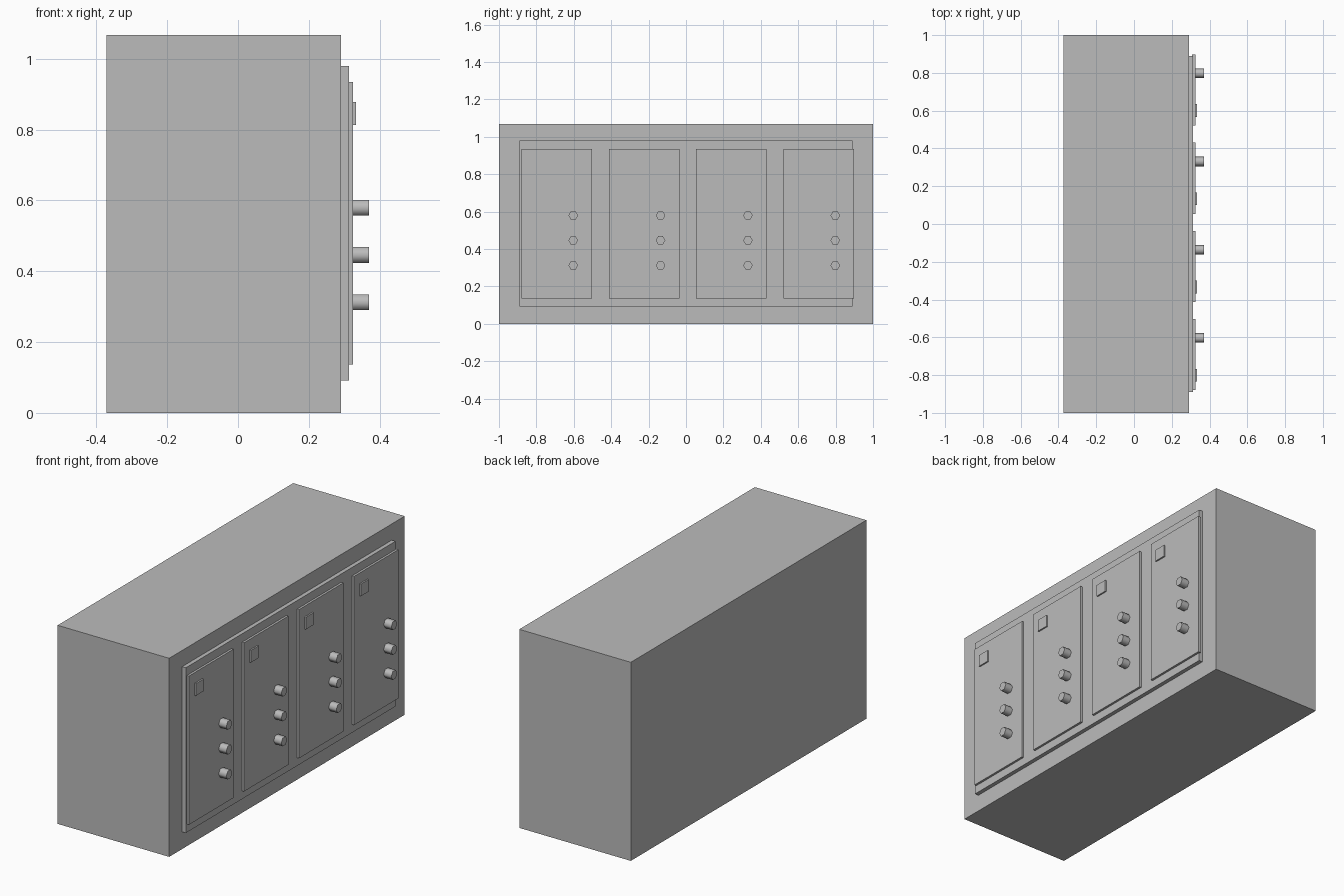
import bpy, math

if "Cube" in bpy.data.objects:
    bpy.data.objects.remove(bpy.data.objects["Cube"])

grey = bpy.data.materials.new("plain grey")
grey.diffuse_color = (0.5, 0.5, 0.5, 1)
grey.use_nodes = True
grey.node_tree.nodes["Principled BSDF"].inputs["Base Color"].default_value = grey.diffuse_color


def box(name, x, y, z):
    """Box from (min, max) ranges on each axis."""
    bpy.ops.mesh.primitive_cube_add(size=1, location=[sum(r) / 2 for r in (x, y, z)])
    o = bpy.context.object
    o.name = name
    o.scale = [r[1] - r[0] for r in (x, y, z)]
    bpy.ops.object.transform_apply(location=False, rotation=False, scale=True)
    o.data.materials.append(grey)
    return o


def knob(name, y, z):
    """Six-sided knob pointing along +x, corners at its left and right."""
    x0, x1 = 0.32, 0.37
    bpy.ops.mesh.primitive_cylinder_add(
        vertices=6, radius=0.0255, depth=x1 - x0,
        location=((x0 + x1) / 2, y, z), rotation=(0, math.pi / 2, 0))
    o = bpy.context.object
    o.name = name
    bpy.ops.object.transform_apply(location=False, rotation=True, scale=False)
    o.data.materials.append(grey)
    bpy.ops.object.shade_smooth_by_angle(angle=math.radians(61))


# Cabinet and raised backing plate on the +x side
box("cabinet", (-0.372, 0.291), (-1, 1), (0, 1.067))
box("backing_plate", (0.285, 0.313), (-0.89, 0.89), (0.092, 0.98))

# Four identical control panels, each with a small display and three knobs
for i in range(4):
    y = -0.88 + i * 0.467
    box(f"panel_{i + 1}", (0.308, 0.325), (y, y + 0.377), (0.136, 0.935))
    box(f"display_{i + 1}", (0.32, 0.333), (y + 0.046, y + 0.113), (0.813, 0.878))
    for j, z in enumerate((0.312, 0.446, 0.579)):
        knob(f"knob_{i + 1}_{j + 1}", y + 0.277, z)
